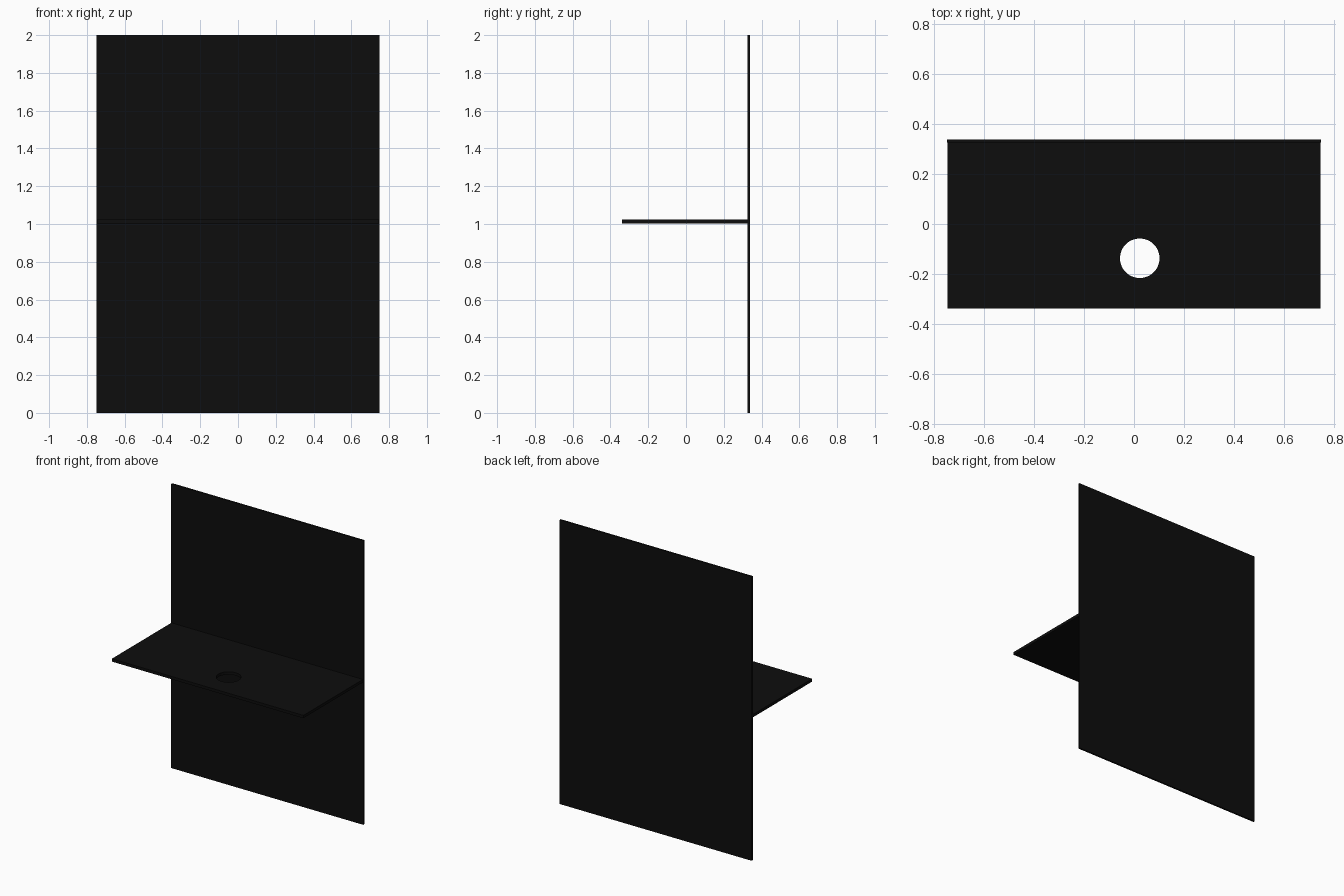
import bpy

cube = bpy.data.objects.get("Cube")
if cube:
    bpy.data.objects.remove(cube, do_unlink=True)

# Single matte black finish
black = bpy.data.materials.new("matte_black")
black.use_nodes = True
color = (0.004, 0.004, 0.004, 1)
black.diffuse_color = color
black.node_tree.nodes["Principled BSDF"].inputs["Base Color"].default_value = color


def board(name, low, high):
    """Box spanning two opposite corners."""
    center = [(a + b) / 2 for a, b in zip(low, high)]
    bpy.ops.mesh.primitive_cube_add(size=1, location=center)
    obj = bpy.context.object
    obj.name = name
    obj.scale = [b - a for a, b in zip(low, high)]
    bpy.ops.object.transform_apply(location=False, rotation=False, scale=True)
    obj.data.materials.append(black)
    return obj


# Upright panel and the shelf standing out from its front
board("back_panel", (-0.748, 0.325, 0), (0.748, 0.338, 2))
shelf = board("shelf", (-0.746, -0.338, 1.003), (0.746, 0.325, 1.023))

# Round hole through the shelf
bpy.ops.mesh.primitive_cylinder_add(vertices=64, radius=0.079, depth=0.2,
                                    location=(0.023, -0.137, 1.013))
cutter = bpy.context.object
cutter.name = "hole_cutter"
cutter.hide_render = True
cutter.data.materials.append(black)
cut = shelf.modifiers.new("round_hole", 'BOOLEAN')
cut.operation = 'DIFFERENCE'
cut.solver = 'EXACT'
cut.object = cutter

# Bake the hole and drop the cutter
bpy.ops.object.select_all(action='DESELECT')
shelf.select_set(True)
bpy.context.view_layer.objects.active = shelf
bpy.ops.object.modifier_apply(modifier=cut.name)
bpy.data.objects.remove(cutter, do_unlink=True)
bpy.ops.object.shade_smooth_by_angle()
